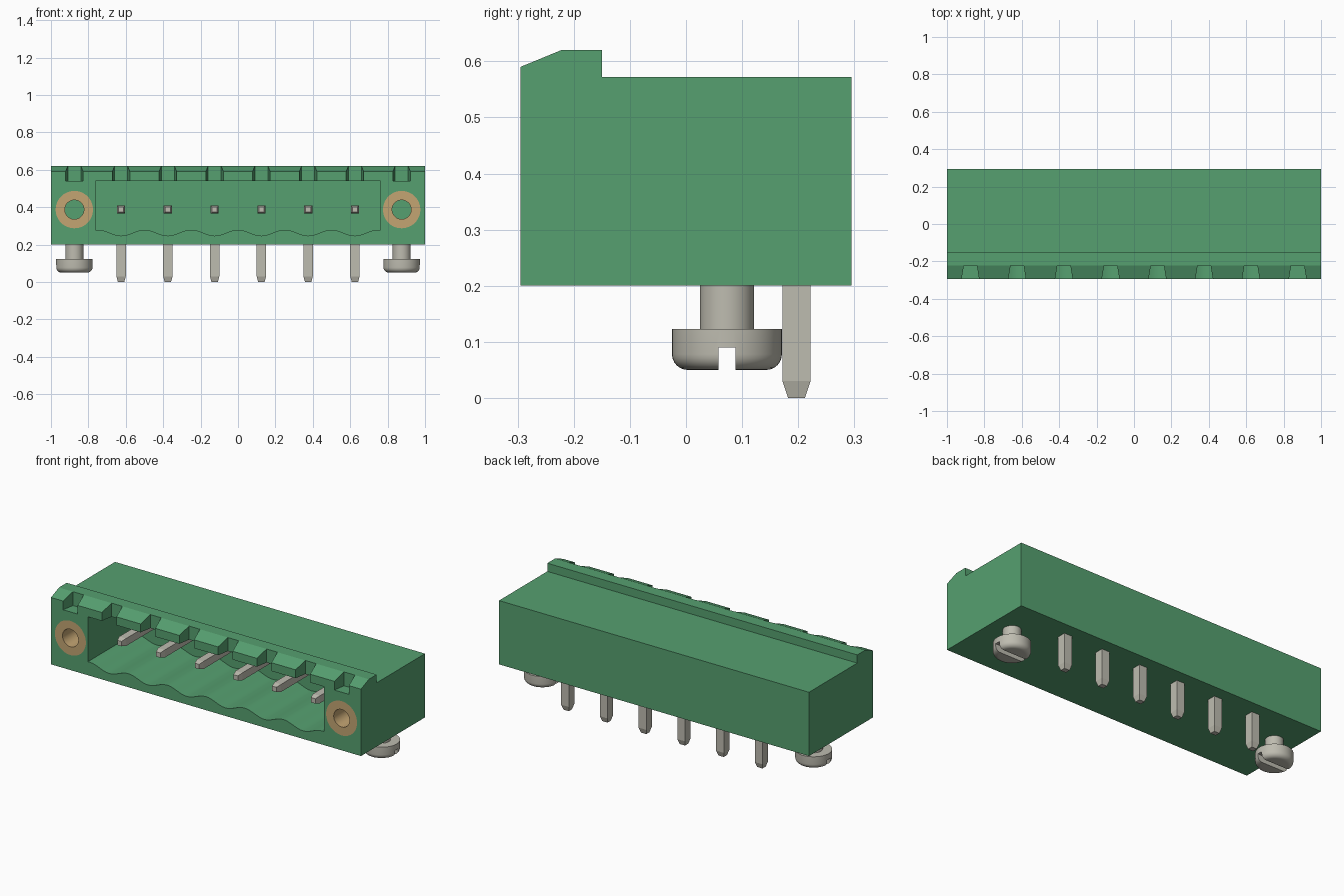
import bpy, bmesh, math
from mathutils import Vector

cube = bpy.data.objects.get("Cube")
if cube:
    bpy.data.objects.remove(cube, do_unlink=True)


def material(name, rgb):
    m = bpy.data.materials.new(name)
    m.use_nodes = True
    m.diffuse_color = (*rgb, 1)
    m.node_tree.nodes["Principled BSDF"].inputs["Base Color"].default_value = (*rgb, 1)
    return m


GREEN = material("green plastic", (0.093, 0.352, 0.162))
STEEL = material("tinned metal", (0.515, 0.503, 0.434))
BRASS = material("brass", (0.55, 0.376, 0.171))


def loft(bm, rings, closed=False):
    """Skin a list of equal-length point rings, capped unless closed into a loop."""
    loops = [[bm.verts.new(p) for p in ring] for ring in rings]
    pairs = list(zip(loops, loops[1:]))
    if closed:
        pairs.append((loops[-1], loops[0]))
    else:
        bm.faces.new(loops[0])
        bm.faces.new(loops[-1])
    for a, b in pairs:
        for i in range(len(a)):
            j = (i + 1) % len(a)
            bm.faces.new((a[i], a[j], b[j], b[i]))


def rect(cx, cy, w, h):
    return [(cx - w, cy - h), (cx + w, cy - h), (cx + w, cy + h), (cx - w, cy + h)]


def circle(cx, cy, r, n=48):
    return [(cx + r * math.cos(math.tau * i / n), cy + r * math.sin(math.tau * i / n)) for i in range(n)]


def at_x(outline, x):
    return [(x, a, b) for a, b in outline]


def at_y(outline, y):
    return [(a, y, b) for a, b in outline]


def at_z(outline, z):
    return [(a, b, z) for a, b in outline]


def finish(name, bm, mat):
    bmesh.ops.recalc_face_normals(bm, faces=bm.faces)
    mesh = bpy.data.meshes.new(name)
    bm.to_mesh(mesh)
    bm.free()
    obj = bpy.data.objects.new(name, mesh)
    bpy.context.collection.objects.link(obj)
    mesh.materials.append(mat)
    return obj


def cut(obj, bm):
    """Subtract a bmesh from the object and discard the cutter."""
    cutter = finish("cutter", bm, obj.data.materials[0])
    cutter.hide_render = True
    mod = obj.modifiers.new("cut", 'BOOLEAN')
    mod.operation, mod.solver, mod.object = 'DIFFERENCE', 'EXACT', cutter
    graph = bpy.context.evaluated_depsgraph_get()
    result = bpy.data.meshes.new_from_object(obj.evaluated_get(graph))
    obj.modifiers.clear()
    obj.data = result
    bpy.data.objects.remove(cutter, do_unlink=True)


def smooth(obj, degrees=15):
    for p in obj.data.polygons:
        p.use_smooth = True
    obj.data.set_sharp_from_angle(angle=math.radians(degrees))


PITCH = 0.25
PINS = [(i - 2.5) * PITCH for i in range(6)]
ENDS = (-0.875, 0.875)
MID_Z = 0.387
FRONT = -0.295

# Housing block with the raised latch rail along the front
bm = bmesh.new()
side = [(FRONT, 0.2), (0.295, 0.2), (0.295, 0.572), (-0.15, 0.572),
        (-0.15, 0.62), (-0.222, 0.62), (FRONT, 0.59)]
loft(bm, [at_x(side, -1), at_x(side, 1)])
housing = finish("housing", bm, GREEN)

# Plug cavity with one scallop under each pin
bm = bmesh.new()
steps = 16 * 6
floor = [(-0.75 + 1.5 * i / steps, 0.263 + 0.016 * math.cos(math.tau * 6 * i / steps))
         for i in range(steps + 1)]
outline = [(-0.762, 0.541), (-0.762, 0.279)] + floor + [(0.762, 0.279), (0.762, 0.541)]
loft(bm, [at_y(outline, -0.35), at_y(outline, 0.14)])
cut(housing, bm)

# Flared notches in the rail and round sockets for the inserts
bm = bmesh.new()
for x in PINS + list(ENDS):
    notch = [(x - 0.052, -0.325), (x + 0.052, -0.325), (x + 0.035, -0.222), (x - 0.035, -0.222)]
    loft(bm, [at_z(notch, 0.539), at_z(notch, 0.7)])
for x in ENDS:
    socket = circle(x, MID_Z, 0.1)
    loft(bm, [at_y(socket, -0.35), at_y(socket, 0.0)])
cut(housing, bm)
smooth(housing)

# Brass threaded inserts and slotted mounting screws
for x, label in zip(ENDS, ("right", "left")):
    bm = bmesh.new()
    outer, inner = circle(x, MID_Z, 0.1), circle(x, MID_Z, 0.051)
    loft(bm, [at_y(outer, 0.0), at_y(outer, FRONT), at_y(inner, FRONT), at_y(inner, 0.0)], closed=True)
    smooth(finish(label + "_insert", bm, BRASS), 30)

    bm = bmesh.new()
    y, r, fillet, base = 0.073, 0.098, 0.028, 0.05
    profile = [(0.048, 0.25), (0.048, 0.123), (r, 0.123)]
    for i in range(7):
        a = math.pi / 2 * i / 6
        profile.append((r - fillet + fillet * math.cos(a), base + fillet - fillet * math.sin(a)))
    loft(bm, [at_z(circle(x, y, pr), z) for pr, z in profile])
    screw = finish(label + "_screw", bm, STEEL)
    bm = bmesh.new()
    slot = rect(x, y, 0.15, 0.015)
    loft(bm, [at_z(slot, 0.0), at_z(slot, 0.09)])
    cut(screw, bm)
    smooth(screw, 25)

# Right-angle contact pins with tapered tips
for n, x in enumerate(PINS, 1):
    bm = bmesh.new()
    y = 0.197
    wide, tip = rect(x, y, 0.025, 0.025), rect(x, y, 0.017, 0.015)
    loft(bm, [at_z(tip, 0), at_z(wide, 0.03), at_z(wide, MID_Z + 0.022)])
    wide, tip = rect(x, MID_Z, 0.022, 0.022), rect(x, MID_Z, 0.014, 0.014)
    loft(bm, [at_y(tip, -0.2), at_y(wide, -0.17), at_y(wide, y)])
    finish(f"contact_pin_{n}", bm, STEEL)
